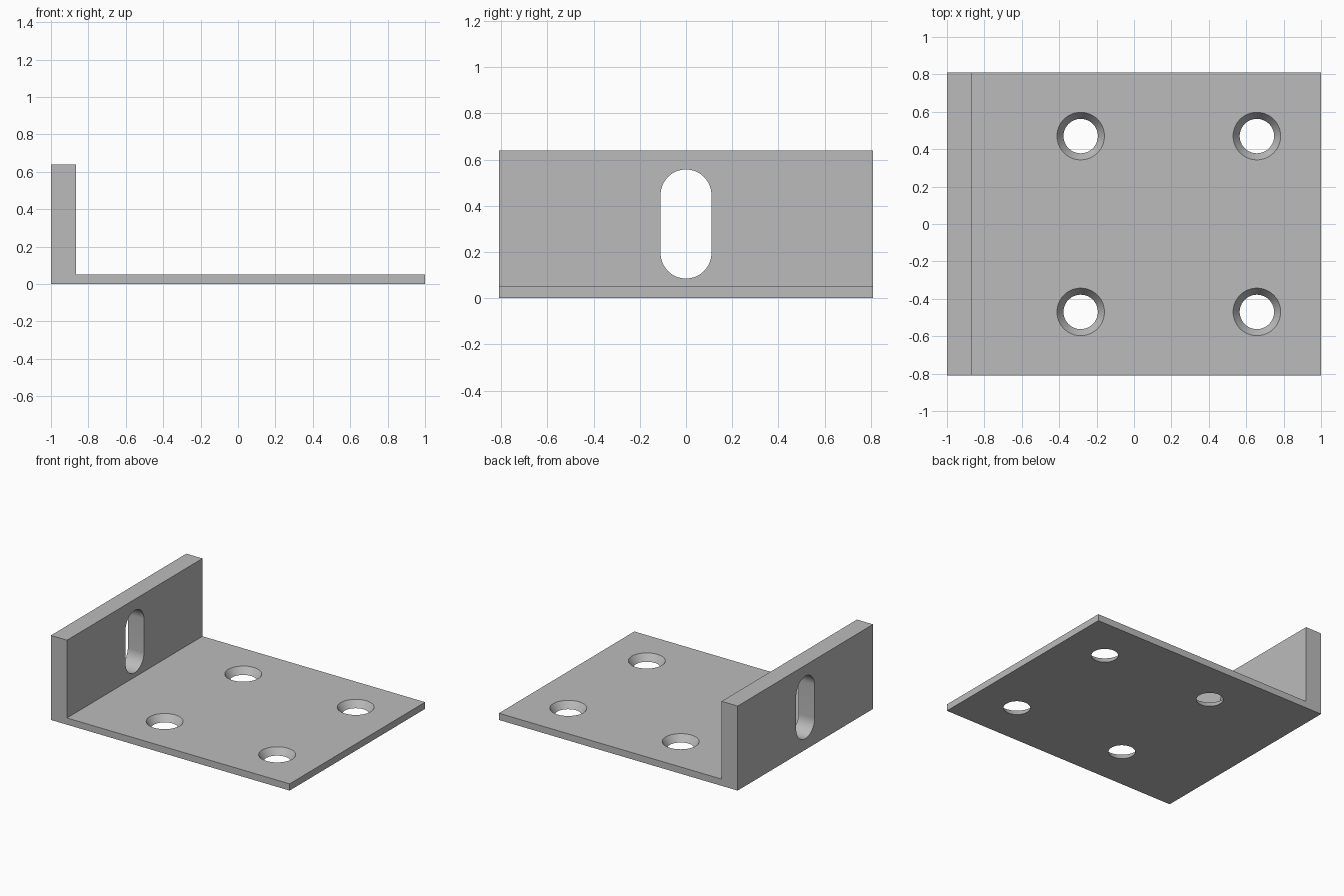
import bpy, bmesh, math

if "Cube" in bpy.data.objects:
    bpy.data.objects.remove(bpy.data.objects["Cube"])

WALL_X, HALF_Y, WALL_Z, PLATE_Z = -0.865, 0.81, 0.64, 0.051

steel = bpy.data.materials.new("plain grey")
steel.diffuse_color = (0.5, 0.5, 0.5, 1)
steel.use_nodes = True
steel.node_tree.nodes["Principled BSDF"].inputs["Base Color"].default_value = steel.diffuse_color


def prism(name, profile, offset):
    """Extrude a closed 3D profile along an offset into a solid."""
    bm = bmesh.new()
    face = bm.faces.new([bm.verts.new(p) for p in profile])
    ext = bmesh.ops.extrude_face_region(bm, geom=[face], use_keep_orig=True)
    moved = [v for v in ext["geom"] if isinstance(v, bmesh.types.BMVert)]
    bmesh.ops.translate(bm, verts=moved, vec=offset)
    bmesh.ops.recalc_face_normals(bm, faces=bm.faces)
    mesh = bpy.data.meshes.new(name)
    bm.to_mesh(mesh)
    bm.free()
    obj = bpy.data.objects.new(name, mesh)
    bpy.context.collection.objects.link(obj)
    mesh.materials.append(steel)
    return obj


def cut(target, cutter):
    """Subtract a cutter and remove it."""
    mod = target.modifiers.new("cut", "BOOLEAN")
    mod.operation, mod.solver, mod.object = "DIFFERENCE", "EXACT", cutter
    bpy.context.view_layer.objects.active = target
    bpy.ops.object.modifier_apply(modifier=mod.name)
    bpy.data.objects.remove(cutter)


# L-shaped bracket: thin base plate with a thick upright wall
outline = [(-1, 0), (1, 0), (1, PLATE_Z), (WALL_X, PLATE_Z), (WALL_X, WALL_Z), (-1, WALL_Z)]
bracket = prism("angle_bracket", [(x, -HALF_Y, z) for x, z in outline], (0, 2 * HALF_Y, 0))

# Four countersunk screw holes, tapering through the base plate
R_LOW, R_TOP, OVER = 0.092, 0.127, 0.02
slope = (R_TOP - R_LOW) / PLATE_Z
for x in (-0.285, 0.657):
    for y in (-0.47, 0.47):
        bpy.ops.mesh.primitive_cone_add(
            vertices=64, radius1=R_LOW - slope * OVER, radius2=R_TOP + slope * OVER,
            depth=PLATE_Z + 2 * OVER, location=(x, y, PLATE_Z / 2))
        cone = bpy.context.object
        cone.data.materials.append(steel)
        cut(bracket, cone)

# Vertical rounded slot through the wall
R, Z_LOW, Z_HIGH, N = 0.11, 0.195, 0.447, 32
slot = []
for start, zc in ((0, Z_HIGH), (math.pi, Z_LOW)):
    for i in range(N + 1):
        a = start + math.pi * i / N
        slot.append((-1.1, R * math.cos(a), zc + R * math.sin(a)))
cut(bracket, prism("slot_cutter", slot, (0.3, 0, 0)))

# Smooth hole walls, crisp plate edges
bpy.ops.object.select_all(action="DESELECT")
bracket.select_set(True)
bpy.context.view_layer.objects.active = bracket
bpy.ops.object.shade_smooth_by_angle(angle=math.radians(30))
